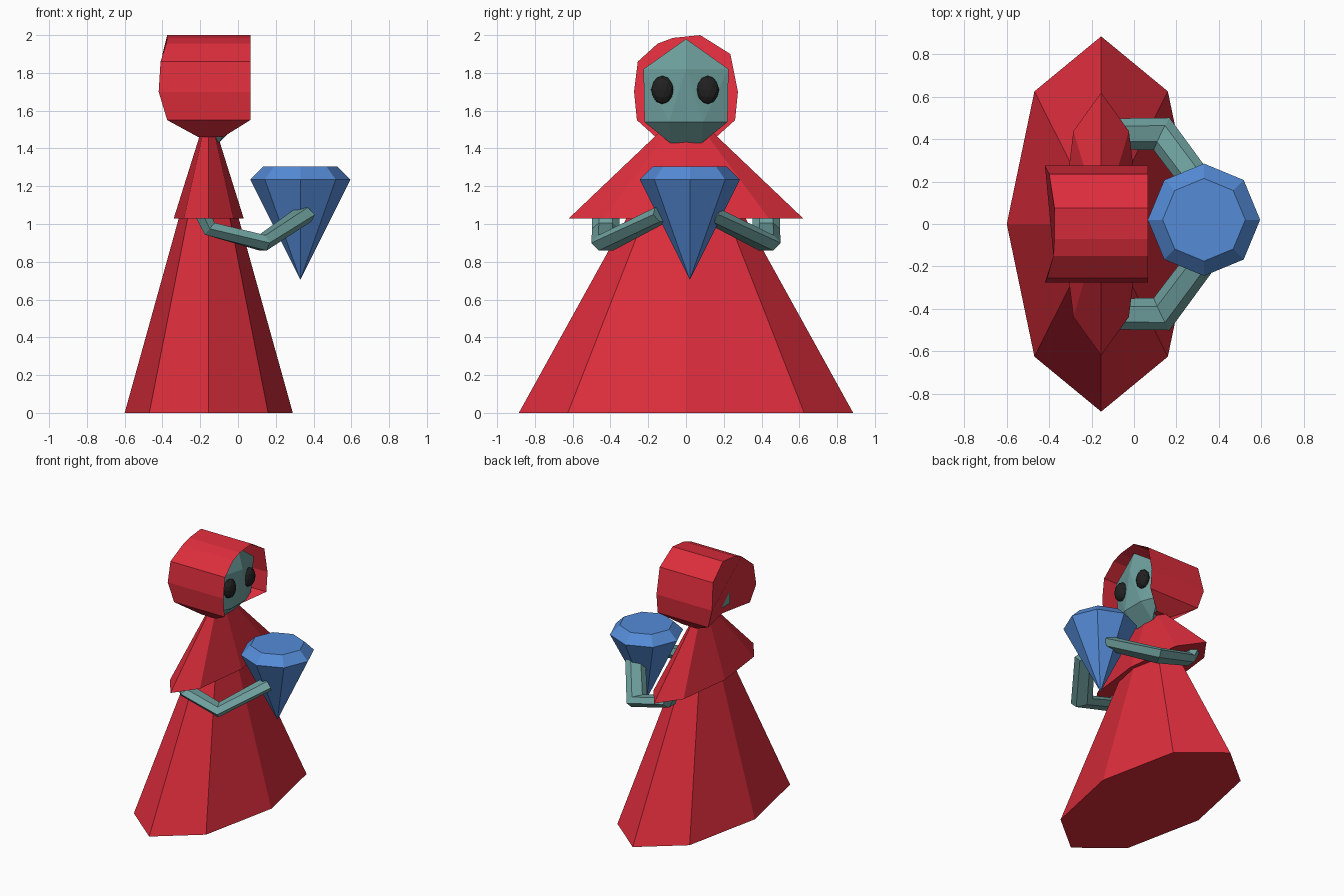
import bpy, bmesh, math
from mathutils import Vector

if "Cube" in bpy.data.objects:
    bpy.data.objects.remove(bpy.data.objects["Cube"])


def material(name, color):
    m = bpy.data.materials.new(name)
    m.diffuse_color = (*color, 1)
    m.use_nodes = True
    m.node_tree.nodes["Principled BSDF"].inputs["Base Color"].default_value = m.diffuse_color
    return m


RED = material("red_cloth", (0.72, 0.026, 0.045))
TEAL = material("teal_skin", (0.156, 0.35, 0.34))
BLUE = material("blue_gem", (0.09, 0.26, 0.68))
BLACK = material("black", (0.015, 0.015, 0.015))


def finish(name, bm, mat):
    bmesh.ops.recalc_face_normals(bm, faces=bm.faces)
    me = bpy.data.meshes.new(name)
    bm.to_mesh(me)
    bm.free()
    me.materials.append(mat)
    ob = bpy.data.objects.new(name, me)
    bpy.context.collection.objects.link(ob)
    return ob


def loft(name, rings, mat, cap_start=True, cap_end=True):
    """Skin equal-length rings of points; a ring of one point is a tip."""
    bm = bmesh.new()
    vs = [[bm.verts.new(p) for p in r] for r in rings]
    for a, b in zip(vs, vs[1:]):
        n = max(len(a), len(b))
        for i in range(n):
            j = (i + 1) % n
            if len(a) == 1:
                bm.faces.new((a[0], b[i], b[j]))
            elif len(b) == 1:
                bm.faces.new((a[i], a[j], b[0]))
            else:
                bm.faces.new((a[i], a[j], b[j], b[i]))
    if cap_start and len(vs[0]) > 2:
        bm.faces.new(vs[0])
    if cap_end and len(vs[-1]) > 2:
        bm.faces.new(vs[-1])
    return finish(name, bm, mat)


def octagon(cx, cy, z, rx, ry):
    return [(cx + rx * math.cos(k * math.pi / 4), cy + ry * math.sin(k * math.pi / 4), z)
            for k in range(8)]


# Robe and shoulder cape: flattened eight-sided cones
loft("robe", [octagon(-0.155, 0, 0, 0.445, 0.885), [(-0.155, 0, 1.6)]], RED)
loft("cape", [octagon(-0.155, 0, 1.03, 0.185, 0.62), [(-0.155, 0, 1.62)]], RED)

# Gem
loft("gem", [[(0.33, 0.02, 0.705)], octagon(0.33, 0.02, 1.235, 0.265, 0.265),
             octagon(0.33, 0.02, 1.305, 0.195, 0.195)], BLUE)

# Hood, open at the front: profile of y, z, back x, front x
hood = [(0.16, 1.46, -0.21, -0.08), (0.26, 1.55, -0.375, 0.065), (0.275, 1.70, -0.42, 0.065),
        (0.235, 1.90, -0.40, 0.065), (0.075, 2.0, -0.375, 0.065), (-0.07, 1.985, -0.375, 0.065),
        (-0.15, 1.955, -0.38, 0.065), (-0.255, 1.86, -0.41, 0.065), (-0.275, 1.70, -0.42, 0.065),
        (-0.26, 1.55, -0.375, 0.065), (-0.16, 1.46, -0.21, -0.08)]
loft("hood", [[(b, y, z) for y, z, b, f in hood], [(f, y, z) for y, z, b, f in hood]],
     RED, cap_end=False)

# Head: faceted hull, half the points mirrored across y
half = [(0.0, 0, 1.98), (0.04, 0, 1.82), (-0.02, 0.225, 1.82), (0.01, 0.09, 1.54),
        (-0.04, 0.22, 1.54), (-0.10, 0.085, 1.43), (-0.28, 0.15, 1.86), (-0.28, 0.15, 1.56)]
bm = bmesh.new()
for x, y, z in half:
    for s in ((1, -1) if y else (1,)):
        bm.verts.new((x, s * y, z))
bmesh.ops.convex_hull(bm, input=bm.verts)
bmesh.ops.dissolve_limit(bm, angle_limit=0.01, verts=bm.verts, edges=bm.edges)
finish("head", bm, TEAL)

# Eyes
for side, y in (("left", 0.115), ("right", -0.125)):
    bm = bmesh.new()
    bmesh.ops.create_icosphere(bm, subdivisions=2, radius=1)
    bmesh.ops.scale(bm, vec=(0.04, 0.06, 0.075), verts=bm.verts)
    bmesh.ops.translate(bm, vec=(0.015, y, 1.71), verts=bm.verts)
    finish(side + "_eye", bm, BLACK)

# Arms: six-sided tubes with mitred joints
path = [Vector(p) for p in ((-0.20, 0.425, 1.08), (-0.15, 0.425, 0.975),
                            (0.13, 0.425, 0.90), (0.35, 0.13, 1.05))]
for side, s in (("left", 1), ("right", -1)):
    rings = []
    for i, p in enumerate(path):
        d0 = (p - path[max(i - 1, 0)]).normalized()
        d1 = (path[min(i + 1, 3)] - p).normalized()
        t = (d0 + d1).normalized()
        across = t.cross(Vector((0, 0, 1))).normalized()
        up = across.cross(t)
        stretch = 1 / max(t.dot(d1 if i < 3 else d0), 0.6)
        ring = [p + across * 0.072 * math.cos(a) * (stretch if i == 2 else 1)
                + up * 0.047 * math.sin(a) for a in (k * math.pi / 3 for k in range(6))]
        rings.append([(v.x, s * v.y, v.z) for v in ring])
    loft(side + "_arm", rings, TEAL)
